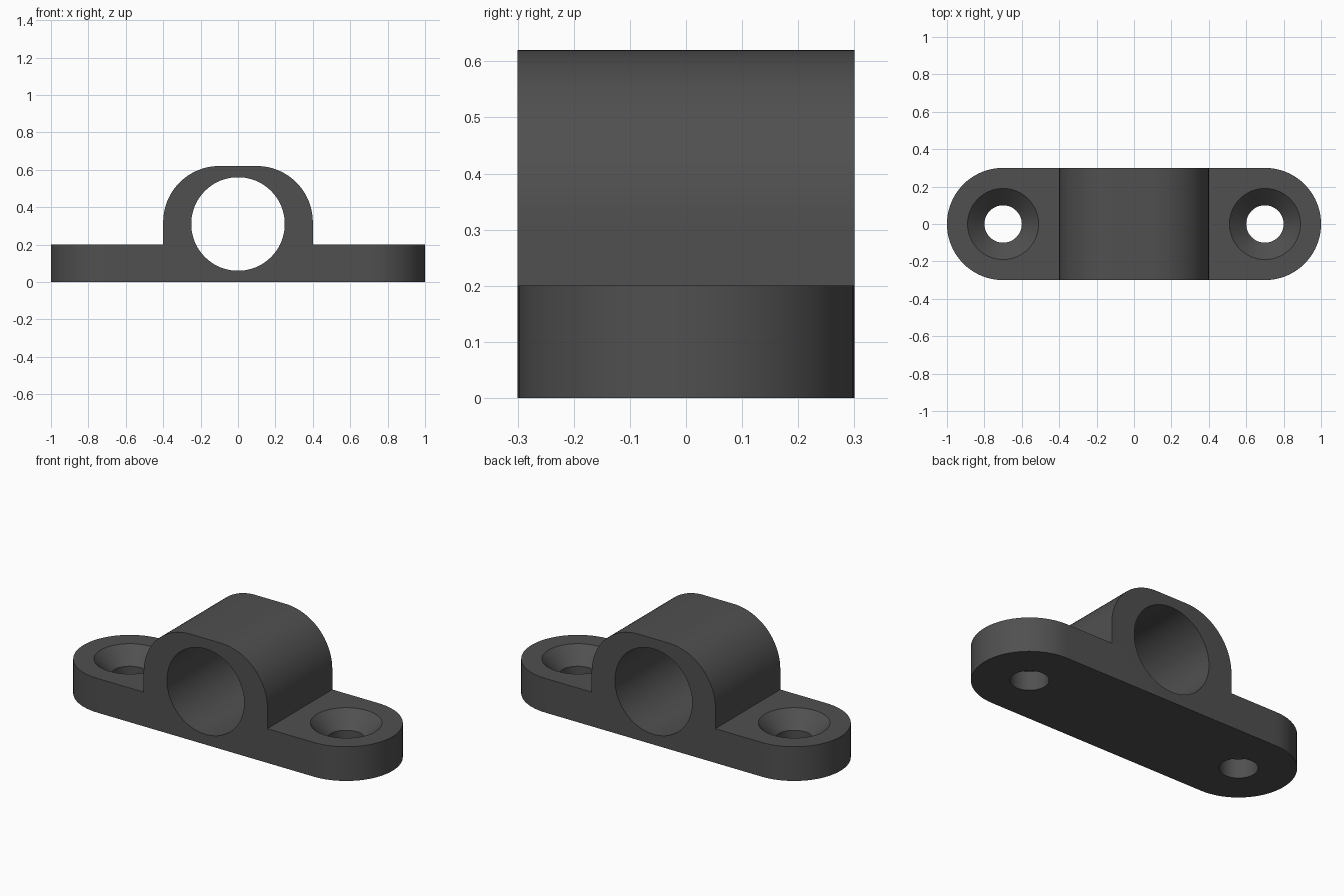
import bpy, bmesh, math
from mathutils import Vector

if "Cube" in bpy.data.objects:
    bpy.data.objects.remove(bpy.data.objects["Cube"])


def arc(cx, cy, r, a0, a1, n):
    """Points on an arc, angles in degrees."""
    return [(cx + r * math.cos(math.radians(a0 + (a1 - a0) * i / n)),
             cy + r * math.sin(math.radians(a0 + (a1 - a0) * i / n))) for i in range(n + 1)]


def make_object(name, bm):
    bmesh.ops.recalc_face_normals(bm, faces=bm.faces)
    mesh = bpy.data.meshes.new(name)
    bm.to_mesh(mesh)
    bm.free()
    obj = bpy.data.objects.new(name, mesh)
    bpy.context.collection.objects.link(obj)
    return obj


def prism(name, points, place, direction):
    """Extrude a closed outline; place maps (u, v) to 3D."""
    bm = bmesh.new()
    face = bm.faces.new([bm.verts.new(place(u, v)) for u, v in points])
    new = bmesh.ops.extrude_face_region(bm, geom=[face])["geom"]
    verts = [g for g in new if isinstance(g, bmesh.types.BMVert)]
    bmesh.ops.translate(bm, verts=verts, vec=Vector(direction))
    return make_object(name, bm)


def lathe(name, profile, x, n=64):
    """Closed solid from (radius, z) rings around a vertical axis at x."""
    bm = bmesh.new()
    rings = [[bm.verts.new((x + r * math.cos(2 * math.pi * i / n),
                            r * math.sin(2 * math.pi * i / n), z)) for i in range(n)]
             for r, z in profile]
    for a, b in zip(rings, rings[1:]):
        for i in range(n):
            j = (i + 1) % n
            bm.faces.new((a[i], a[j], b[j], b[i]))
    bm.faces.new(rings[0])
    bm.faces.new(rings[-1])
    return make_object(name, bm)


def combine(target, other, operation):
    mod = target.modifiers.new(other.name, "BOOLEAN")
    mod.operation, mod.solver, mod.object = operation, "EXACT", other
    bpy.context.view_layer.objects.active = target
    bpy.ops.object.modifier_apply(modifier=mod.name)
    bpy.data.objects.remove(other)


# Side silhouette: flat flanges with a rounded hump
half = [(1.2, 0), (1.2, 0.2), (0.4, 0.2)] + arc(0.1, 0.32, 0.3, 0, 90, 24)
silhouette = half + [(-x, z) for x, z in reversed(half)]
bracket = prism("pipe_bracket", silhouette, lambda u, v: (u, -0.5, v), (0, 1, 0))

# Round the flange ends with a stadium-shaped plan
plan = arc(0.7, 0, 0.3, -90, 90, 40) + arc(-0.7, 0, 0.3, 90, 270, 40)
combine(bracket, prism("plan", plan, lambda u, v: (u, v, -0.3), (0, 0, 1.3)), "INTERSECT")

# Pipe bore
bore = arc(0, 0.31, 0.25, 0, 360, 80)[:-1]
combine(bracket, prism("bore", bore, lambda u, v: (u, -0.6, v), (0, 1.2, 0)), "DIFFERENCE")

# Countersunk screw holes
for x in (-0.7, 0.7):
    hole = lathe("screw_hole", [(0.1, -0.1), (0.1, 0.11), (0.19, 0.2), (0.24, 0.25)], x)
    combine(bracket, hole, "DIFFERENCE")

# Colour and shading
grey = bpy.data.materials.new("dark grey")
grey.diffuse_color = (0.08, 0.08, 0.08, 1)
grey.use_nodes = True
grey.node_tree.nodes["Principled BSDF"].inputs["Base Color"].default_value = grey.diffuse_color
bracket.data.materials.clear()
bracket.data.materials.append(grey)
for face in bracket.data.polygons:
    face.material_index = 0
bpy.ops.object.select_all(action="DESELECT")
bracket.select_set(True)
bpy.context.view_layer.objects.active = bracket
bpy.ops.object.shade_smooth_by_angle(angle=math.radians(30))
